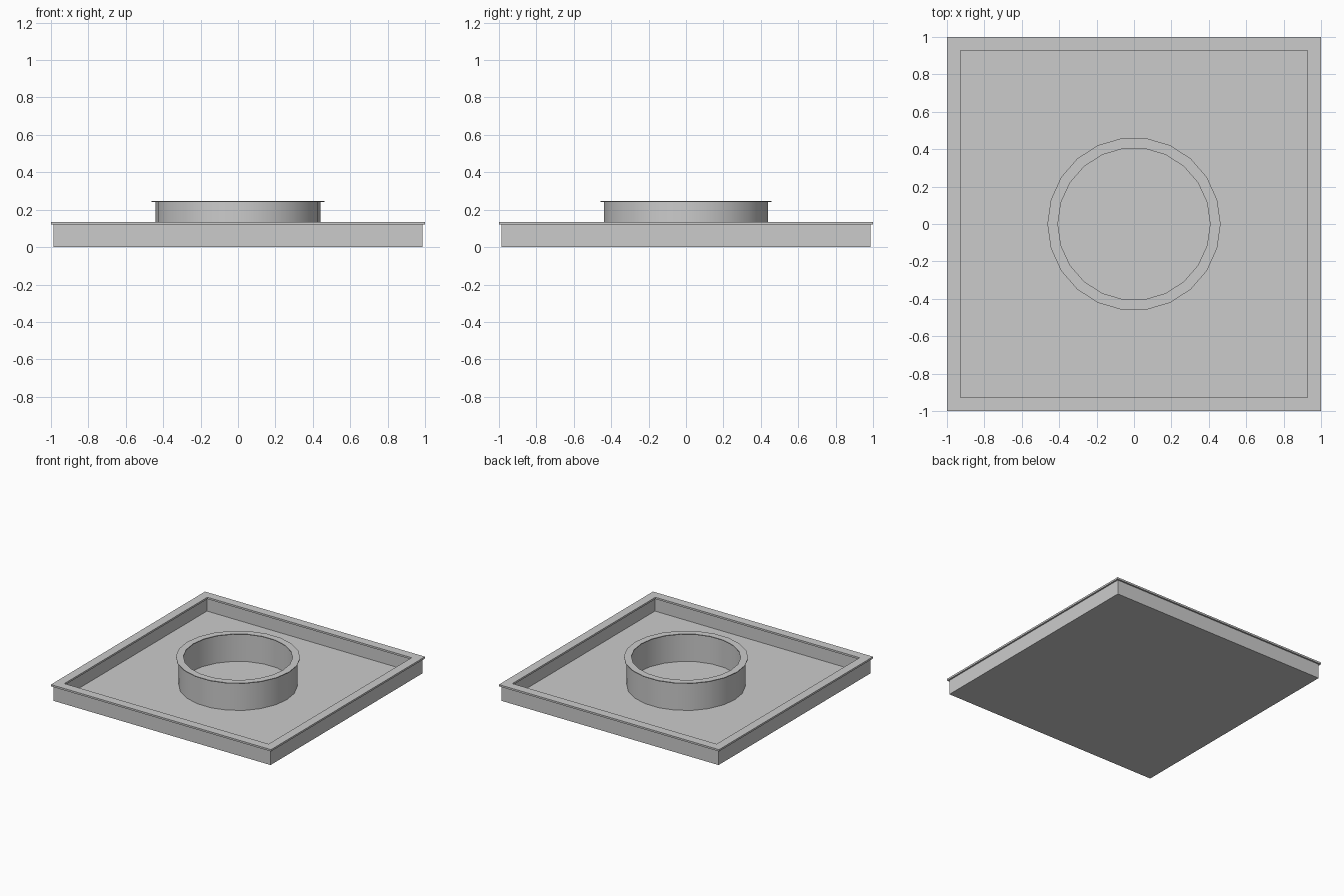
import bpy, bmesh, math

if "Cube" in bpy.data.objects:
    bpy.data.objects.remove(bpy.data.objects["Cube"])


def sweep(name, profile, sides, phase=0.0, scale=1.0, floor=False, smooth=False):
    """Sweep an (offset, z) profile around z; floor=True caps both profile ends."""
    bm = bmesh.new()
    loops = []
    for r, z in profile:
        loop = []
        for i in range(sides):
            a = phase + 2 * math.pi * i / sides
            loop.append(bm.verts.new((r * scale * math.cos(a), r * scale * math.sin(a), z)))
        loops.append(loop)
    pairs = list(zip(loops, loops[1:]))
    if floor:
        bm.faces.new(loops[0])
        bm.faces.new(loops[-1])
    else:
        pairs.append((loops[-1], loops[0]))
    for a, b in pairs:
        for i in range(sides):
            j = (i + 1) % sides
            bm.faces.new((a[i], a[j], b[j], b[i]))
    bmesh.ops.recalc_face_normals(bm, faces=bm.faces)
    mesh = bpy.data.meshes.new(name)
    bm.to_mesh(mesh)
    bm.free()
    obj = bpy.data.objects.new(name, mesh)
    bpy.context.collection.objects.link(obj)
    if smooth:
        bpy.ops.object.select_all(action='DESELECT')
        obj.select_set(True)
        bpy.context.view_layer.objects.active = obj
        bpy.ops.object.shade_smooth_by_angle(angle=math.radians(30))
    return obj


# Square basin: floor, walls and overhanging rim
basin_profile = [(0.987, 0), (0.987, 0.12), (1.0, 0.12), (1.0, 0.135),
                 (0.928, 0.135), (0.928, 0.12), (0.941, 0.12), (0.941, 0.013)]
sweep("square_basin", basin_profile, 4, math.pi / 4, math.sqrt(2), floor=True)

# Round inner wall with a thin flange on top
ring_profile = [(0.442, 0.013), (0.442, 0.241), (0.463, 0.241), (0.463, 0.247),
                (0.407, 0.247), (0.407, 0.241), (0.425, 0.241), (0.425, 0.013)]
sweep("round_inner_wall", ring_profile, 22, smooth=True)
